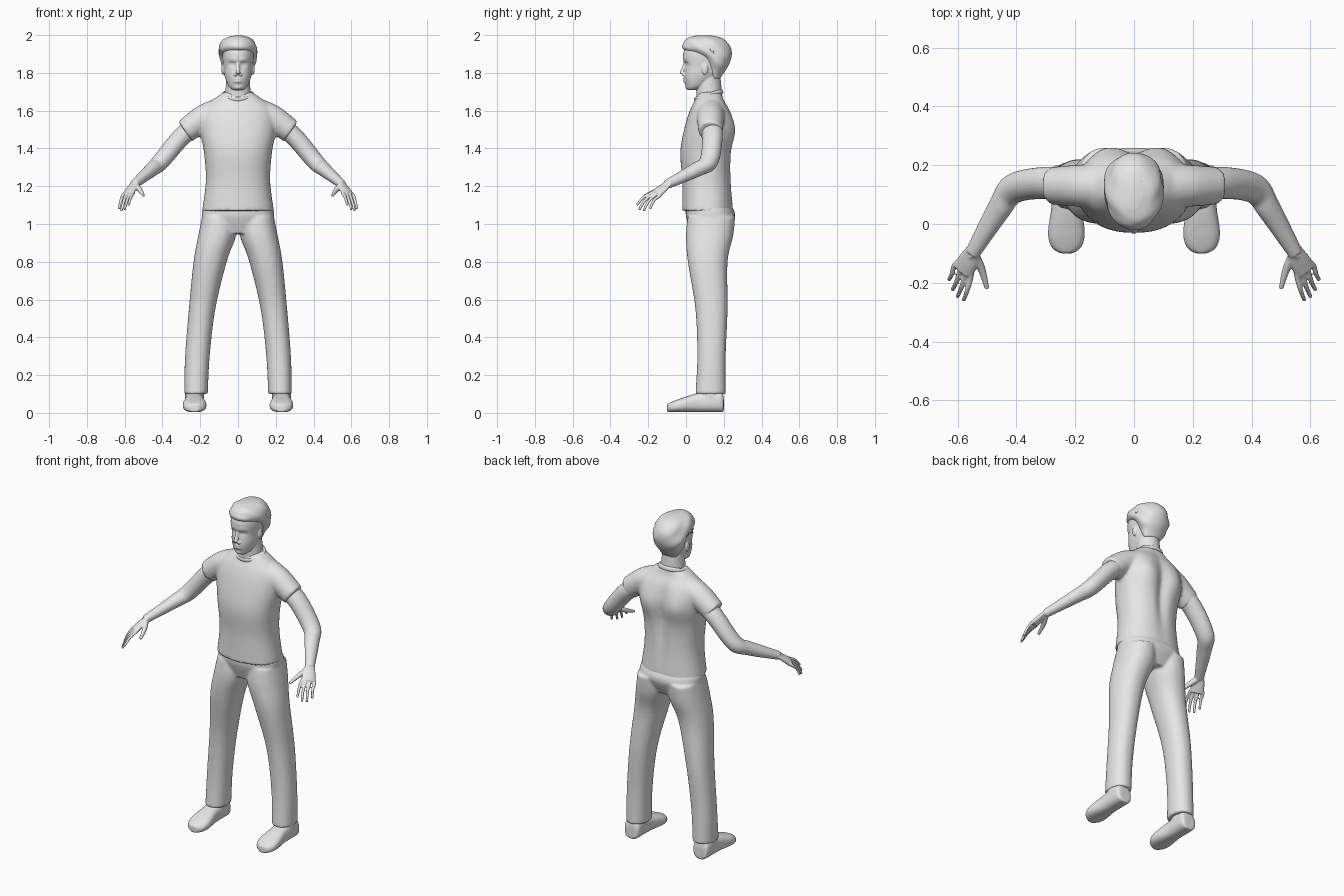
import bpy, bmesh, math, random
from mathutils import Vector

cube = bpy.data.objects.get("Cube")
if cube:
    bpy.data.objects.remove(cube)

shade = (0.8, 0.8, 0.8, 1)
grey = bpy.data.materials.new("plain grey")
grey.use_nodes = True
grey.diffuse_color = shade
grey.node_tree.nodes["Principled BSDF"].inputs["Base Color"].default_value = shade


def point(x, y, z):
    return Vector((x, y, z))


def spline(track, t):
    """Catmull-Rom value through a list of vectors."""
    last = len(track) - 1
    i = min(int(t), last - 1)
    u = t - i
    start, end = track[i], track[i + 1]
    leave = (end - track[max(i - 1, 0)]) / 2
    arrive = (track[min(i + 2, last)] - start) / 2
    ease = u * u * (3 - 2 * u)
    return (start.lerp(end, ease) + leave * u * (1 - u) * (1 - u)
            - arrive * u * u * (1 - u))


def loft(bm, rings, power=2, segments=32, steps=6):
    """Closed skin through rings of (centre, half axis, half axis)."""
    tracks = list(zip(*rings))
    loops = []
    for k in range((len(rings) - 1) * steps + 1):
        centre, across, along = (spline(track, k / steps) for track in tracks)
        loop = []
        for j in range(segments):
            angle = math.tau * j / segments
            x, y = (math.copysign(abs(f) ** (2 / power), f)
                    for f in (math.cos(angle), math.sin(angle)))
            loop.append(bm.verts.new(centre + across * x + along * y))
        loops.append(loop)
    for lower, upper in zip(loops, loops[1:]):
        for j in range(segments):
            bm.faces.new((lower[j], lower[j - 1], upper[j - 1], upper[j]))
    bm.faces.new(loops[0])
    bm.faces.new(loops[-1])


def level(z, front, back, half, x=0):
    """Horizontal ring from its front, back and half width."""
    return point(x, (front + back) / 2, z), point(half, 0, 0), point(0, (back - front) / 2, 0)


def body(bm, table, power=2, segments=48):
    loft(bm, [level(*row) for row in table], power, segments)


def tube(bm, path, start, end, ease=1, flat=1, wide=point(0, 0, 1), segments=20):
    """Tapering skin along a path; flat thins it across the wide direction."""
    rings = []
    last = len(path) - 1
    for i, p in enumerate(path):
        ahead = (path[min(i + 1, last)] - path[max(i - 1, 0)]).normalized()
        across = (wide - ahead * ahead.dot(wide)).normalized()
        radius = start + (end - start) * (i / last) ** ease
        rings.append((p, across * radius, ahead.cross(across) * radius * flat))
    loft(bm, rings, segments=segments)


def ball(bm, centre, size):
    made = bmesh.ops.create_uvsphere(bm, u_segments=20, v_segments=12, radius=1)
    for v in made["verts"]:
        v.co = centre + v.co * Vector(size)


def sculpt(bm, side, middle, bumps):
    """Push the front (-1) or back (1) in y by soft bumps (x, z, push, width, height)."""
    for v in bm.verts:
        reach = max(0, min(1, (v.co.y - middle) * side / 0.05))
        v.co.y += reach * sum(
            push * math.exp(-((v.co.x - x) / width) ** 2 - ((v.co.z - z) / height) ** 2)
            for x, z, push, width, height in bumps)


def finish(name, bm, voxel=0, relax=3):
    """Make the object; a voxel size merges its overlapping parts into one skin."""
    bmesh.ops.recalc_face_normals(bm, faces=bm.faces[:])
    for face in bm.faces:
        face.smooth = True
    mesh = bpy.data.meshes.new(name)
    bm.to_mesh(mesh)
    bm.free()
    mesh.materials.append(grey)
    ob = bpy.data.objects.new(name, mesh)
    bpy.context.collection.objects.link(ob)
    if voxel:
        merge = ob.modifiers.new("merge", "REMESH")
        merge.mode = "VOXEL"
        merge.voxel_size = voxel
        merge.use_smooth_shade = True
        smooth = ob.modifiers.new("relax", "SMOOTH")
        smooth.factor, smooth.iterations = 0.5, relax


SIDES = {"left": 1, "right": -1}

# Shirt: torso with a spine groove, shoulder blades and two short sleeves
bm = bmesh.new()
body(bm, ((1.07, -.02, .25, .19), (1.23, -.02, .24, .17), (1.38, -.03, .24, .18),
          (1.5, -.01, .25, .2), (1.6, .02, .23, .19), (1.66, .05, .2, .13),
          (1.7, .07, .19, .07)), power=2.3, segments=64)
sculpt(bm, 1, .1, [(0, 1.4, -.02, .03, .2)]
       + [(s * .1, 1.5, .02, .06, .1) for s in SIDES.values()])
for s in SIDES.values():
    tube(bm, [point(s * .06, .13, 1.6), point(s * .18, .13, 1.56), point(s * .28, .13, 1.49)],
         .08, .064, segments=32)
finish("shirt", bm, voxel=.009, relax=5)

# Ribbed collar, higher at the back
bpy.ops.mesh.primitive_torus_add(major_radius=.08, minor_radius=.009,
                                 location=(0, .12, 1.68), rotation=(.3, 0, 0))
collar = bpy.context.object
collar.name = "collar"
collar.scale = (1, .9, 1.5)
collar.data.materials.append(grey)
bpy.ops.object.shade_smooth()

# Trousers: hips and two legs
bm = bmesh.new()
body(bm, ((1.1, 0, .24, .18), (1.04, 0, .26, .19), (.95, .03, .22, .14)), power=2.3)
for s in SIDES.values():
    body(bm, [(z, front, back, (outer - inner) / 2, s * (outer + inner) / 2)
              for z, front, back, inner, outer in (
                  (1.04, .01, .26, .01, .19), (.94, 0, .25, .01, .21), (.8, .01, .22, .06, .235),
                  (.55, .05, .22, .12, .26), (.3, .06, .21, .15, .28), (.1, .05, .21, .16, .285))],
         power=2.2)
finish("trousers", bm, voxel=.008, relax=4)

# Shoes: lofted from heel to toe, with an ankle
for name, s in SIDES.items():
    bm = bmesh.new()
    centre = s * .23
    loft(bm, [(point(centre, y, top / 2), point(half, 0, 0), point(0, 0, top / 2 - .004))
              for y, half, top in ((.2, .035, .08), (.18, .05, .12), (.07, .05, .11),
                                   (-.03, .063, .08), (-.08, .05, .06), (-.1, .02, .05))],
         power=2.6)
    body(bm, [(z, .07, .19, .05, centre) for z in (.05, .16)])
    finish(name + "_shoe", bm, voxel=.007)

# Arms: one bent limb, a palm, four fingers by rule and a thumb
for name, s in SIDES.items():
    def at(x, y, z):
        return point(s * x, y, z)

    bm = bmesh.new()
    wrist = at(.55, -.1, 1.21)
    tube(bm, [at(.2, .13, 1.54), at(.3, .14, 1.46), at(.41, .12, 1.33), at(.46, .05, 1.285), wrist],
         .056, .026, ease=2.5, flat=.9, wide=at(1, 1, -.5), segments=24)
    index, little = at(.555, -.18, 1.165), at(.61, -.14, 1.15)
    span = little - index
    knuckles = index.lerp(little, .5)
    tube(bm, [wrist.lerp(knuckles, t) for t in (-.2, .4, 1)], .026, .04, ease=.5, flat=.45, wide=span)
    for i in range(4):
        t = i / 3
        arch = t * (1 - t)
        base = index.lerp(little, t) + at(0, -.03, 0) * arch
        tip = at(.58, -.26, 1.1).lerp(at(.63, -.19, 1.08), t) + at(.02, -.05, -.08) * arch
        bend = base.lerp(tip, .5) + point(0, -.006, .008)
        tube(bm, [base.lerp(wrist, .4), base, bend, tip], .011, .007, segments=12)
    tube(bm, [wrist, at(.52, -.15, 1.18), at(.5, -.22, 1.15)], .02, .008, segments=12)
    finish(name + "_arm", bm, voxel=.0045, relax=2)

# Head: skull with a sculpted face, nose, ears and neck
bm = bmesh.new()
body(bm, ((1.71, .01, .06, .03), (1.73, 0, .1, .05), (1.78, -.01, .17, .07), (1.83, -.007, .2, .077),
          (1.9, -.015, .225, .083), (1.96, .01, .2, .07), (1.985, .05, .15, .035)),
     power=2.2, segments=96)
bumps = [(0, z, -.009, .023, .006) for z in (1.767, 1.752)] + [(0, 1.72, -.007, .02, .01)]
for s in SIDES.values():
    eye = s * .031
    bumps += [(eye, 1.845, .012, .018, .013), (eye, 1.844, -.005, .01, .006),
              (eye, 1.87, -.006, .026, .008)]
sculpt(bm, -1, .05, bumps)
tube(bm, [point(0, 0, 1.87), point(0, -.01, 1.83), point(0, -.022, 1.795)], .007, .013)
for s in SIDES.values():
    ball(bm, point(s * .014, -.012, 1.79), (.009, .011, .008))
    ball(bm, point(s * .08, .1, 1.82), (.008, .017, .03))
body(bm, ((1.6, .06, .2, .08), (1.7, .055, .19, .067), (1.8, .06, .18, .06)))
finish("head", bm, voxel=.0035, relax=2)

# Hair: lumpy cap with short raised locks
bm = bmesh.new()
body(bm, ((1.77, .13, .18, .05), (1.83, .1, .22, .084), (1.88, .07, .24, .098),
          (1.925, -.014, .24, .1), (1.96, -.013, .22, .09), (1.985, .01, .19, .064),
          (1.997, .05, .14, .025)))
for v in bm.verts:
    v.co.x += .003 * math.sin(70 * v.co.z + 60 * v.co.y)
finish("hair", bm)

random.seed(4)
bm = bmesh.new()
for lock in range(110):
    turn, rise = random.uniform(0, math.tau), random.uniform(.1, 1.3)
    if math.sin(turn) < -.2 and rise < .4:
        continue
    sweep = random.choice((0, .25))
    path = []
    for k in range(3):
        lat, lon = rise - .1 * k, turn + sweep * k
        spot = point(math.cos(lat) * math.cos(lon), math.cos(lat) * math.sin(lon), math.sin(lat))
        path.append(point(0, .113, 1.897) + spot * point(.1, .126, .1))
    tube(bm, path, .003, .002, wide=point(.3, .5, .8), segments=6)
finish("hair_locks", bm)
